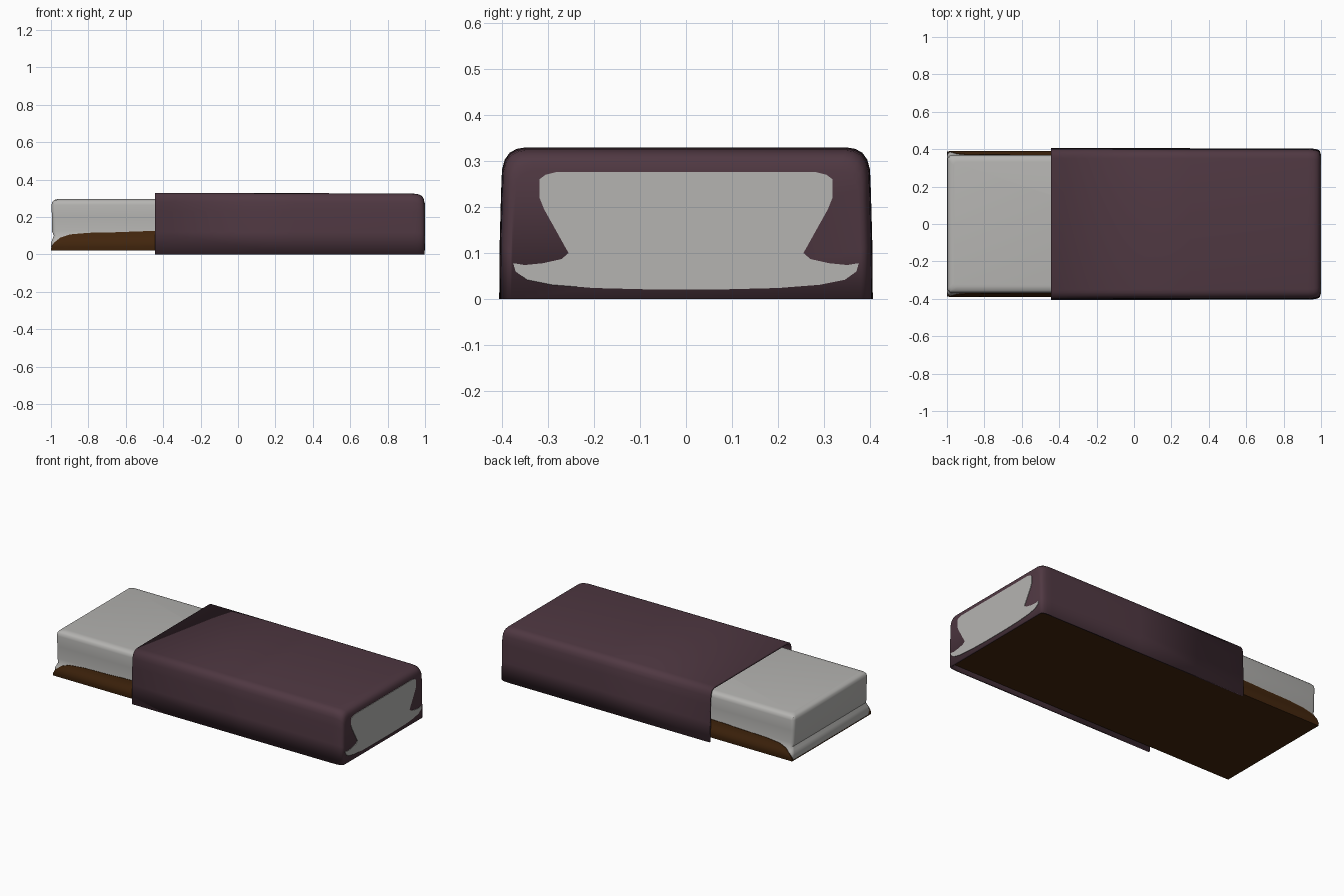
import bpy, bmesh, math

if "Cube" in bpy.data.objects:
    bpy.data.objects.remove(bpy.data.objects["Cube"])


def material(name, rgb):
    m = bpy.data.materials.new(name)
    m.diffuse_color = (*rgb, 1)
    m.use_nodes = True
    m.node_tree.nodes["Principled BSDF"].inputs["Base Color"].default_value = m.diffuse_color
    return m


PURPLE = material("plum cloth", (0.080, 0.040, 0.055))
GREY = material("light grey sheet", (0.46, 0.455, 0.44))
BROWN = material("dark brown wood", (0.055, 0.019, 0.004))


def loft(name, rings, mat, closed=True, caps=(True, True), angle=35):
    """Skin a list of equal-length point rings."""
    bm = bmesh.new()
    vs = [[bm.verts.new(p) for p in r] for r in rings]
    n = len(rings[0])
    for a, b in zip(vs, vs[1:]):
        for i in range(n if closed else n - 1):
            j = (i + 1) % n
            bm.faces.new((a[i], a[j], b[j], b[i]))
    if caps[0]:
        bm.faces.new(vs[0][::-1])
    if caps[1]:
        bm.faces.new(vs[-1])
    bmesh.ops.recalc_face_normals(bm, faces=bm.faces)
    me = bpy.data.meshes.new(name)
    bm.to_mesh(me)
    bm.free()
    me.materials.append(mat)
    ob = bpy.data.objects.new(name, me)
    bpy.context.collection.objects.link(ob)
    bpy.ops.object.select_all(action='DESELECT')
    ob.select_set(True)
    bpy.context.view_layer.objects.active = ob
    bpy.ops.object.shade_smooth_by_angle(angle=math.radians(angle))
    return ob


# Half width of the mattress side at each height: flared foot, soft top edge
PROFILE = [(0.026, 0.383), (0.045, 0.387), (0.065, 0.385), (0.08, 0.379),
           (0.10, 0.371), (0.125, 0.366), (0.20, 0.366), (0.265, 0.368),
           (0.282, 0.364), (0.291, 0.355), (0.296, 0.335)]


def half_width(z):
    for (z0, w0), (z1, w1) in zip(PROFILE, PROFILE[1:]):
        if z <= z1:
            return w0 + (w1 - w0) * max(0, z - z0) / (z1 - z0)
    return PROFILE[-1][1]


# Mattress: rounded rectangles stacked upward
def rounded_rect(x0, x1, w, z, r, seg=4):
    pts = []
    for cx, cy, a0 in ((x1 - r, w - r, 0), (x0 + r, w - r, 90),
                       (x0 + r, r - w, 180), (x1 - r, r - w, 270)):
        for k in range(seg + 1):
            a = math.radians(a0 + 90 * k / seg)
            pts.append((cx + r * math.cos(a), cy + r * math.sin(a), z))
    return pts


rings = []
for z, w in PROFILE:
    end = 0.614 + w                       # the ends flare like the sides
    if z > 0.1:
        end += 0.015
    rings.append(rounded_rect(-min(end, 0.999), 0.98, w, z, 0.022))
loft("mattress", rings, GREY)

# Bed base: thin shell hugging the foot of the mattress, lower at the ends
rings = []
for x, h in ((-0.999, 0.036), (-0.985, 0.062), (-0.95, 0.09), (-0.90, 0.107),
             (-0.80, 0.116), (-0.65, 0.119), (-0.52, 0.124), (-0.3, 0.128),
             (0.9, 0.11), (0.985, 0.05)):
    side = []
    for k in range(9):
        z = 0.022 + (h - 0.022) * k / 8
        side.append((x, half_width(z) + 0.003, z))
    side.append((x, half_width(h) - 0.004, h))
    side.append((x, half_width(h) - 0.012, 0.026))
    rings.append(side[::-1] + [(p[0], -p[1], p[2]) for p in side])
loft("bed_base", rings, BROWN)

# Blanket: hanging U-shaped cover with a rounded closed foot end
HALF_U = [(0.405, 0.0), (0.404, 0.12), (0.401, 0.23), (0.399, 0.28),
          (0.393, 0.302), (0.382, 0.317), (0.367, 0.325), (0.35, 0.328)]
rings = []
for x, d in ((-0.445, -0.001), (0.3, 0), (0.93, 0.002), (0.96, 0.005),
             (0.978, 0.012), (0.989, 0.022), (0.994, 0.034), (0.997, 0.05)):
    half = [(x, y - d * 0.5, z - d * (z / 0.328)) for y, z in HALF_U]
    rings.append(half + [(p[0], -p[1], p[2]) for p in half[::-1]])
blanket = loft("blanket", rings, PURPLE, closed=False, caps=(False, True))
mod = blanket.modifiers.new("thickness", 'SOLIDIFY')
mod.thickness = 0.012
mod.offset = -1

# Sheet showing through the foot end of the blanket
HALF_PATCH = [(0.28, 0.276), (0.305, 0.27), (0.318, 0.26), (0.318, 0.22),
              (0.308, 0.195), (0.255, 0.10), (0.27, 0.087), (0.31, 0.078),
              (0.35, 0.074), (0.375, 0.078), (0.37, 0.06), (0.345, 0.042),
              (0.29, 0.031), (0.20, 0.024), (0.08, 0.021)]
outline = HALF_PATCH + [(-y, z) for y, z in HALF_PATCH[::-1]]
loft("sheet_patch", [[(x, y, z) for y, z in outline] for x in (0.995, 1.0)], GREY)
